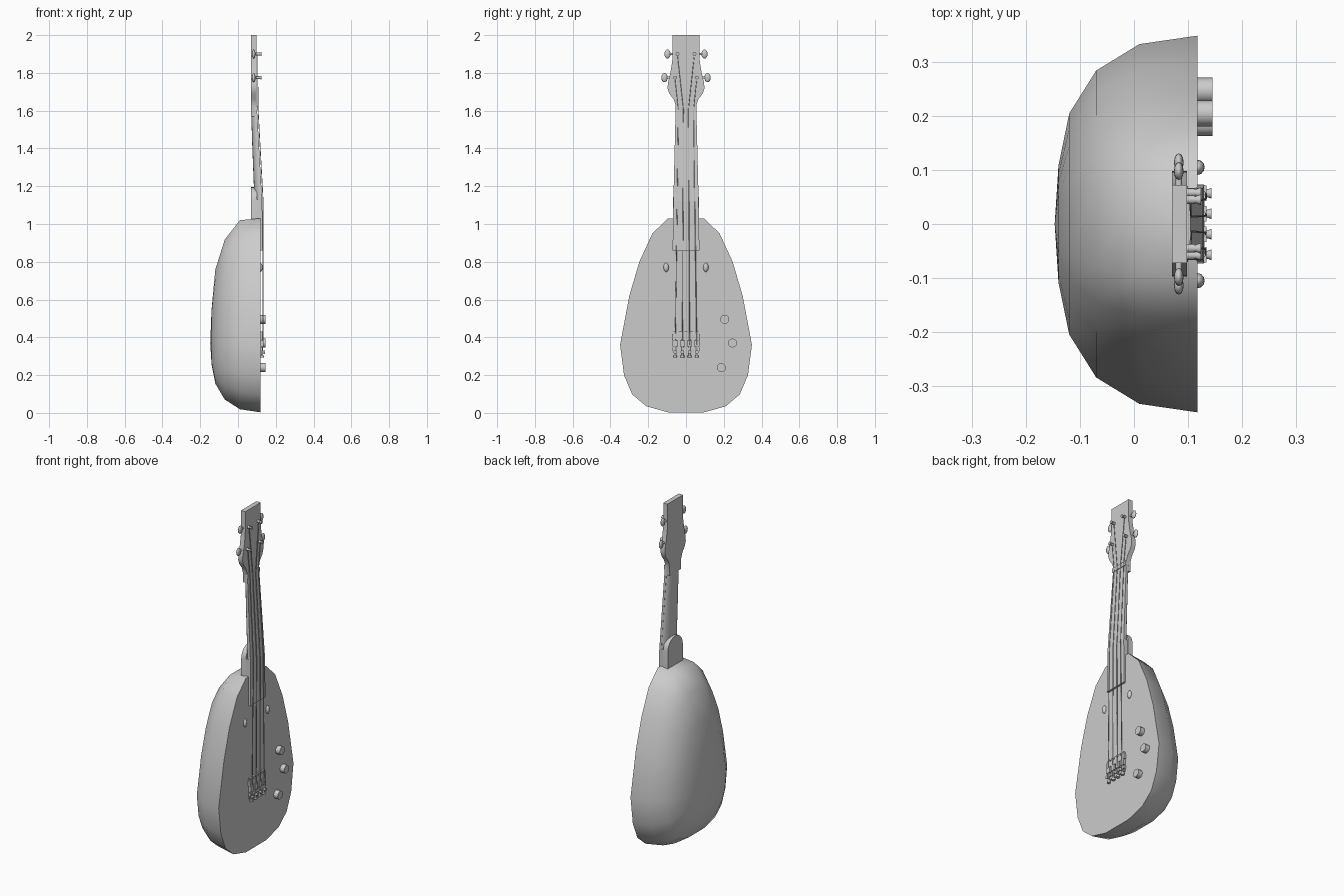
import bpy, bmesh, math
from mathutils import Vector

if "Cube" in bpy.data.objects:
    bpy.data.objects.remove(bpy.data.objects["Cube"])


def finish(name, verts, faces, smooth=None):
    me = bpy.data.meshes.new(name)
    me.from_pydata(verts, [], faces)
    bm = bmesh.new()
    bm.from_mesh(me)
    bmesh.ops.recalc_face_normals(bm, faces=bm.faces)
    bm.to_mesh(me)
    bm.free()
    ob = bpy.data.objects.new(name, me)
    bpy.context.collection.objects.link(ob)
    if smooth:
        shade(ob, smooth)
    return ob


def shade(ob, angle):
    bpy.ops.object.select_all(action='DESELECT')
    ob.select_set(True)
    bpy.context.view_layer.objects.active = ob
    bpy.ops.object.shade_smooth_by_angle(angle=math.radians(angle))


def loft(name, rings, smooth=None, tip=None):
    """Skin equal-length rings; cap the start, and cap or point the end."""
    n = len(rings[0])
    verts = [v for r in rings for v in r]
    faces = [tuple(range(n))]
    for k in range(len(rings) - 1):
        for i in range(n):
            j = (i + 1) % n
            faces.append((k * n + i, k * n + j, k * n + n + j, k * n + n + i))
    last = (len(rings) - 1) * n
    if tip:
        verts.append(tip)
        faces += [(last + i, last + (i + 1) % n, len(verts) - 1) for i in range(n)]
    else:
        faces.append(tuple(range(last, last + n)))
    return finish(name, verts, faces, smooth)


def prism(name, outline, x0, x1, smooth=None):
    return loft(name, [[(x, y, z) for y, z in outline] for x in (x0, x1)], smooth)


def mirrored(half):
    return half + [(-y, z) for y, z in reversed(half)]


def box(name, x0, x1, y0, y1, z0, z1):
    return prism(name, [(y0, z0), (y1, z0), (y1, z1), (y0, z1)], x0, x1)


def rod(name, a, b, r, n=8, r2=None):
    """Round bar between two points."""
    a, b = Vector(a), Vector(b)
    q = (b - a).to_track_quat('Z', 'Y')
    rings = []
    for p, rad in ((a, r), (b, r if r2 is None else r2)):
        rings.append([p + q @ Vector((rad * math.cos(t), rad * math.sin(t), 0))
                      for t in (2 * math.pi * i / n for i in range(n))])
    return loft(name, rings, 50)


def ball(name, loc, scale):
    bpy.ops.mesh.primitive_uv_sphere_add(segments=12, ring_count=8, radius=1, location=loc)
    ob = bpy.context.object
    ob.name = name
    ob.scale = scale
    bpy.ops.object.transform_apply(location=False, rotation=False, scale=True)
    shade(ob, 60)
    return ob


# Teardrop body: flat face with a domed back
outline = mirrored([(0.095, 0.003), (0.21, 0.035), (0.285, 0.098), (0.328, 0.20),
                    (0.349, 0.36), (0.30, 0.62), (0.247, 0.80), (0.178, 0.95),
                    (0.095, 1.03)])
levels = [(0.118, 1, 1), (0.01, 0.955, 0.985), (-0.07, 0.815, 0.83),
          (-0.12, 0.587, 0.59), (-0.14, 0.31, 0.27)]
rings = [[(x, y * s, 0.37 + (z - 0.37) * (t if z > 0.37 else s)) for y, z in outline]
         for x, s, t in levels]
loft("body", rings, 50, tip=(-0.147, 0, 0.37))

# Half-round neck
sections = [(1.00, 0.069, 0.118, 0.088), (1.14, 0.066, 0.118, 0.085),
            (1.20, 0.065, 0.113, 0.084), (1.40, 0.060, 0.102, 0.076),
            (1.58, 0.055, 0.092, 0.070), (1.64, 0.054, 0.092, 0.072)]
rings = []
for z, w, front, back in sections:
    rings.append([(front - (front - back) * math.sin(math.pi * i / 10),
                   w * math.cos(math.pi * i / 10), z) for i in range(11)])
loft("neck", rings, 50)

# Fretboard following the neck slope
rings = []
for z, w, front in [(0.86, 0.071, 0.130), (1.12, 0.067, 0.128), (1.60, 0.055, 0.101)]:
    rings.append([(front - 0.013, -w, z), (front - 0.013, w, z), (front, w, z), (front, -w, z)])
loft("fretboard", rings)
box("nut", 0.085, 0.105, -0.056, 0.056, 1.60, 1.625)

# Round-topped heel behind the neck joint
arch = [(0.07 * math.cos(math.pi * i / 12), 1.125 + 0.07 * math.sin(math.pi * i / 12))
        for i in range(13)]
prism("heel", [(0.07, 0.99)] + arch + [(-0.07, 0.99)], 0.07, 0.10, 35)
box("heel_block", 0.09, 0.119, -0.067, 0.067, 0.99, 1.13)

# Headstock
prism("headstock", mirrored([(0.053, 1.57), (0.055, 1.63), (0.065, 1.66), (0.088, 1.69),
                             (0.098, 1.72), (0.095, 1.75), (0.083, 1.80), (0.073, 1.86),
                             (0.071, 1.92), (0.072, 2.0)]), 0.070, 0.098, 35)

# Tuners: post, shaft and button on both sides
for z, post_y, edge, tag in [(1.90, 0.045, 0.072, "upper"), (1.775, 0.058, 0.088, "lower")]:
    for side in (-1, 1):
        rod(f"tuner_post_{tag}", (0.095, side * post_y, z), (0.113, side * post_y, z), 0.008)
        rod(f"tuner_cap_{tag}", (0.113, side * post_y, z), (0.124, side * post_y, z), 0.006, r2=0.010)
        rod(f"tuner_shaft_{tag}", (0.083, side * (edge - 0.02), z),
            (0.083, side * (edge + 0.02), z), 0.006)
        ball(f"tuner_button_{tag}", (0.083, side * (edge + 0.026), z), (0.009, 0.017, 0.024))

# Bridge with saddles, screws and strings
box("bridge_plate", 0.116, 0.124, -0.07, 0.07, 0.31, 0.43)
box("bridge_bar", 0.118, 0.130, -0.073, 0.073, 0.387, 0.418)
box("bridge_tail", 0.118, 0.131, -0.072, 0.072, 0.328, 0.345)
for i in range(5):
    y = -0.058 + i * 0.029
    box("bridge_tooth", 0.118, 0.129, y - 0.009, y + 0.009, 0.415, 0.432)
tuners = [(1.775, -0.058), (1.90, -0.045), (1.90, 0.045), (1.775, 0.058)]
for k, (tz, ty) in zip((-1.5, -0.5, 0.5, 1.5), tuners):
    y, ny = k * 0.038, k * 0.027
    box("saddle", 0.118, 0.134, y - 0.014, y + 0.014, 0.352, 0.383)
    rod("saddle_screw", (0.128, y, 0.295), (0.128, y, 0.39), 0.005)
    rod("saddle_screw_head", (0.128, y, 0.292), (0.128, y, 0.304), 0.010)
    rod("saddle_post", (0.128, y, 0.322), (0.144, y, 0.322), 0.005, r2=0.010)
    path = [(0.133, y, 0.36), (0.133, k * 0.031, 1.12), (0.106, ny, 1.61), (0.104, ty, tz)]
    for a, b in zip(path, path[1:]):
        rod("string", a, b, 0.002, 5)

# Small oval studs on the face
for side in (-1, 1):
    ball("face_stud", (0.118, side * 0.105, 0.77), (0.013, 0.014, 0.024))

# Control knobs
for y, z in [(0.205, 0.495), (0.247, 0.37), (0.187, 0.24)]:
    rod("control_knob", (0.116, y, z), (0.145, y, z), 0.024, 12)
